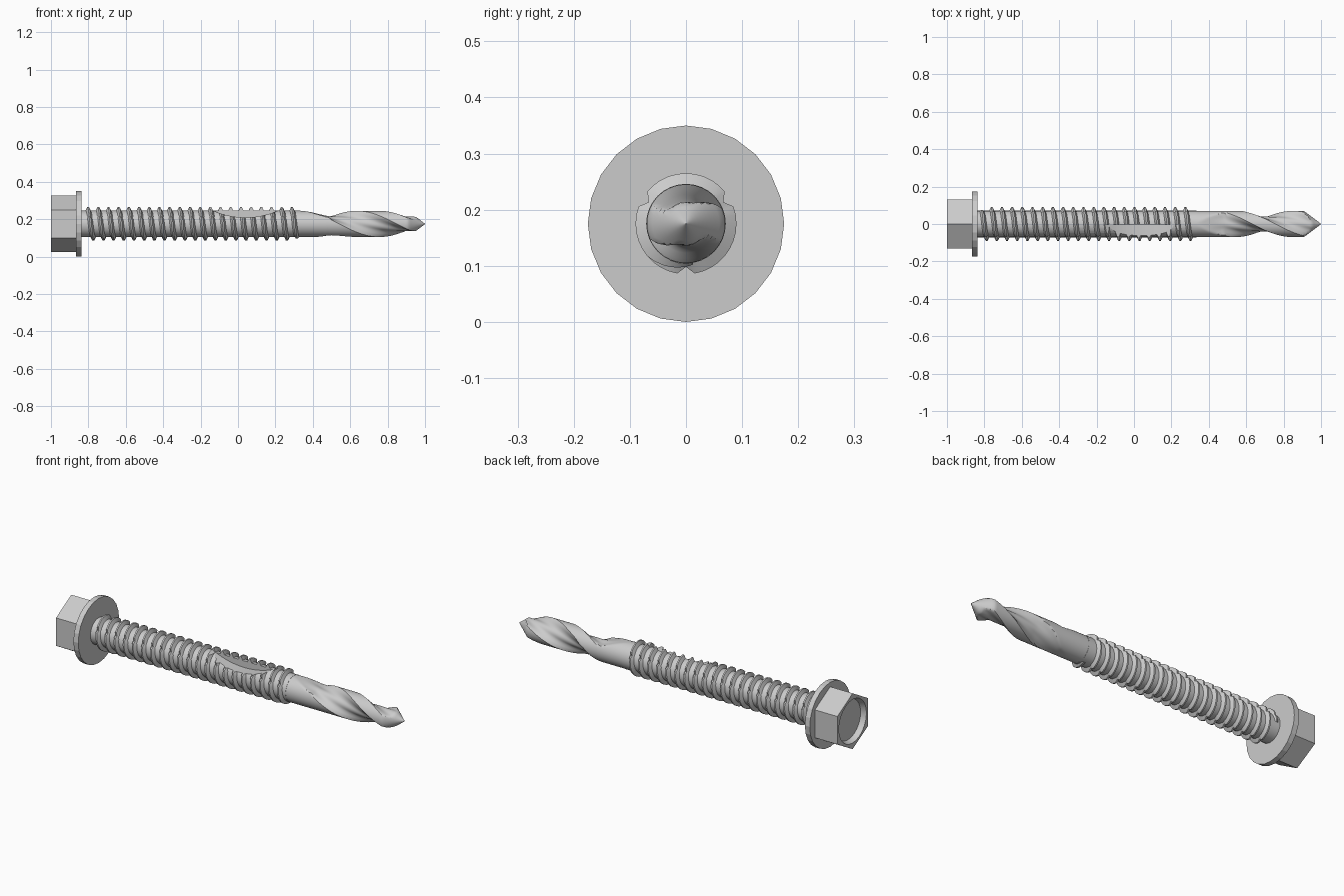
import bpy, bmesh
from math import sin, cos, pi, radians, degrees
from mathutils import Vector

if "Cube" in bpy.data.objects:
    bpy.data.objects.remove(bpy.data.objects["Cube"])

CZ = 0.175          # height of the screw axis
CORE, CREST = 0.071, 0.09


def pt(x, r, a):
    return Vector((x, r * cos(a), CZ + r * sin(a)))


def loft(name, rows, smooth=None):
    """Skin closed rows of points and cap both ends."""
    bm = bmesh.new()
    rings = [[bm.verts.new(p) for p in row] for row in rows]
    n = len(rings[0])
    for a, b in zip(rings, rings[1:]):
        for i in range(n):
            j = (i + 1) % n
            bm.faces.new((a[i], a[j], b[j], b[i]))
    bm.faces.new(rings[0])
    bm.faces.new(rings[-1][::-1])
    bmesh.ops.recalc_face_normals(bm, faces=bm.faces)
    me = bpy.data.meshes.new(name)
    bm.to_mesh(me)
    bm.free()
    ob = bpy.data.objects.new(name, me)
    bpy.context.collection.objects.link(ob)
    if smooth:
        bpy.ops.object.select_all(action='DESELECT')
        ob.select_set(True)
        bpy.context.view_layer.objects.active = ob
        bpy.ops.object.shade_smooth_by_angle(angle=radians(smooth))
    return ob


def ring(x, radius, n=24):
    """One ring; radius is a number or a function of the angle."""
    f = radius if callable(radius) else (lambda a: radius)
    return [pt(x, f(2 * pi * i / n), 2 * pi * i / n) for i in range(n)]


def ramp(x, a, b):
    t = min(1, max(0, (x - a) / (b - a)))
    return t * t * (3 - 2 * t)


# Hex head with a round recess in its end, corners pointing up and down
def hexagon(a):
    return 0.131 / cos(radians((degrees(a) + 30 + 1e-6) % 60 - 30))


loft("hex_head", [ring(-0.972, 0.108), ring(-1, 0.118),
                  ring(-1, hexagon), ring(-0.862, hexagon)], 25)

# Washer flange
loft("flange", [ring(-0.865, 0.175), ring(-0.836, 0.175)])

# Core of the shank
shank = loft("shank", [ring(-0.845, CORE, 32), ring(0.335, CORE, 32)], 30)

# Helical thread with three lines of small notches
PITCH, X0, X1, STEPS = 0.0545, -0.815, 0.318, 36
total = int((X1 - X0) / PITCH * STEPS)
rows = []
for k in range(total + 1):
    deg = k * 360 / STEPS
    a, x = radians(deg), X0 + PITCH * k / STEPS
    fade = min(1, k / 6, (total - k) / 6)
    crest = 0.074 + (CREST - 0.074) * fade
    if (deg - 22) % 120 < 10:
        crest = min(crest, 0.077)
    rows.append([pt(x - 0.015, 0.067, a), pt(x - 0.004, crest, a),
                 pt(x + 0.004, crest, a), pt(x + 0.015, 0.067, a)])
thread = loft("thread", rows, 35)

# Long scooped clearance cut through the upper front quarter
bpy.ops.mesh.primitive_cylinder_add(vertices=160, radius=0.43, depth=0.3,
                                    location=(0.04, -0.152, 0.64),
                                    rotation=(pi / 2, 0, 0))
cutter = bpy.context.object
cutter.name = "scoop_cutter"
cutter.hide_render = True
for ob in (shank, thread):
    mod = ob.modifiers.new("scoop", 'BOOLEAN')
    mod.operation, mod.solver, mod.object = 'DIFFERENCE', 'EXACT', cutter
    bpy.context.view_layer.objects.active = ob
    # keep the scoop ahead of any smoothing modifier
    bpy.ops.object.modifier_move_to_index(modifier="scoop", index=0)
    bpy.ops.object.modifier_apply(modifier="scoop")
bpy.data.objects.remove(cutter)


# Twisted drill end: a flat blade section that turns half a revolution
def blade(x):
    turn = pi * max(0, x - 0.48) / 0.43
    cone = 0.07 * min(1, (1.001 - x) / 0.092)
    upper = 0.07 - 0.031 * ramp(x, 0.33, 0.52)
    lower = 0.07 - 0.031 * ramp(x, 0.40, 0.64)

    def radius(a):
        s = sin(a - turn)
        half = upper if s > 0 else lower
        hollow = 0.007 * (0.07 - half) / 0.031 * sin(2 * (a - turn)) ** 2
        return min(cone, (half - hollow) / max(abs(s), 0.01))
    return radius


# section points turn with the blade so its edges stay crisp
rows = []
for k in range(71):
    x = 0.325 + 0.675 * k / 70
    f, turn = blade(x), pi * max(0, x - 0.48) / 0.43
    rows.append([pt(x, f(turn + 2 * pi * i / 56), turn + 2 * pi * i / 56)
                 for i in range(56)])
loft("drill_tip", rows, 32)
